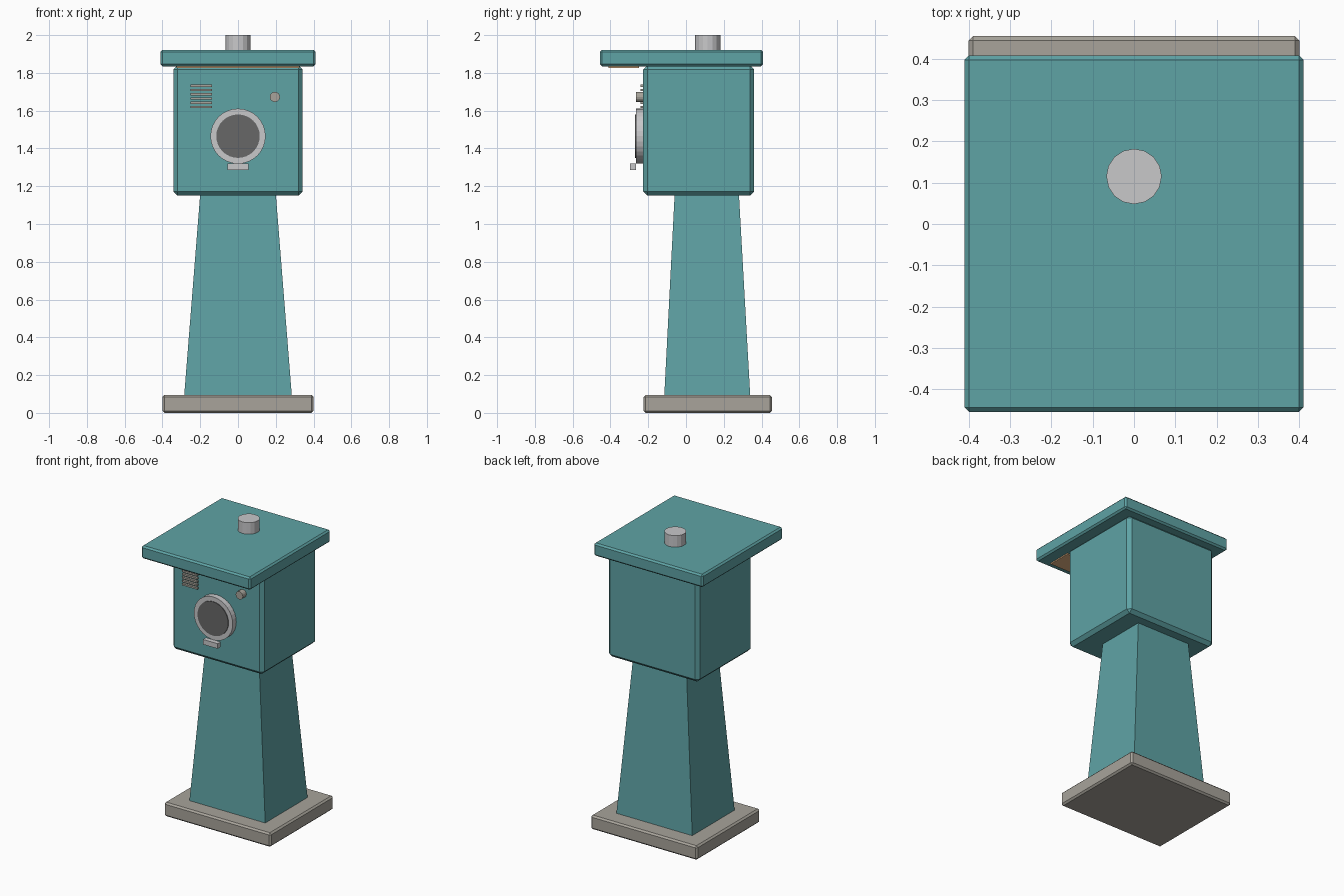
import bpy, bmesh, math
from mathutils import Matrix

if "Cube" in bpy.data.objects:
    bpy.data.objects.remove(bpy.data.objects["Cube"])


def mat(name, rgb):
    m = bpy.data.materials.new(name)
    m.diffuse_color = (*rgb, 1)
    m.use_nodes = True
    m.node_tree.nodes["Principled BSDF"].inputs["Base Color"].default_value = m.diffuse_color
    return m


teal = mat("teal_paint", (0.114, 0.366, 0.376))
stone = mat("warm_grey", (0.392, 0.371, 0.328))
steel = mat("pale_steel", (0.578, 0.578, 0.591))
dark = mat("dark_glass", (0.136, 0.136, 0.136))
lamp = mat("warm_lamp", (0.871, 0.515, 0.262))


def finish(name, bm, material):
    me = bpy.data.meshes.new(name)
    bm.to_mesh(me)
    bm.free()
    ob = bpy.data.objects.new(name, me)
    bpy.context.collection.objects.link(ob)
    me.materials.append(material)
    return ob


def box(name, x, y, z, material, bevel=0.0):
    """Box from (min, max) ranges with a one-step chamfer."""
    bm = bmesh.new()
    bmesh.ops.create_cube(bm, size=1)
    for v in bm.verts:
        v.co = [r[0] + (c + 0.5) * (r[1] - r[0]) for c, r in zip(v.co, (x, y, z))]
    if bevel:
        bmesh.ops.bevel(bm, geom=bm.edges[:], offset=bevel, segments=1,
                        affect='EDGES', profile=0.5)
    return finish(name, bm, material)


def cylinder(name, radius, depth, centre, material, sides, facing_front=True):
    bm = bmesh.new()
    rot = Matrix.Rotation(math.pi / 2, 4, 'X') if facing_front else Matrix()
    bmesh.ops.create_cone(bm, cap_ends=True, segments=sides, radius1=radius,
                          radius2=radius, depth=depth,
                          matrix=Matrix.Translation(centre) @ rot)
    return finish(name, bm, material)


# Foot and tapered column
box("base_plate", (-0.4, 0.4), (-0.225, 0.455), (0, 0.095), stone, 0.011)
column = box("column", (-0.285, 0.285), (-0.115, 0.34), (0.09, 1.16), teal)
for v in column.data.vertices:
    if v.co.z > 1:
        v.co.x *= 0.2 / 0.285
        v.co.y = 0.11 + (v.co.y - 0.1125) * 0.17 / 0.2275

# Head, roof and roof cap
box("head", (-0.342, 0.342), (-0.227, 0.36), (1.15, 1.84), teal, 0.022)
box("roof", (-0.41, 0.41), (-0.455, 0.408), (1.835, 1.922), teal, 0.011)
cylinder("roof_cap", 0.067, 0.085, (0, 0.115, 1.9575), steel, 16, False)

# Lamp strip under the roof overhang
box("lamp_strip", (-0.325, 0.325), (-0.41, -0.25), (1.827, 1.836), lamp)

# Round window with its rim and the small ledge below
cylinder("window_rim", 0.146, 0.045, (0, -0.2425, 1.465), steel, 32)
cylinder("window_glass", 0.115, 0.045, (0, -0.2475, 1.465), dark, 32)
box("window_ledge", (-0.055, 0.055), (-0.297, -0.264), (1.286, 1.32), steel)

# Knob and vent slats
cylinder("knob", 0.027, 0.045, (0.195, -0.2425, 1.673), stone, 16)
for i in range(6):
    z = 1.62 + i * 0.0225
    box(f"vent_slat_{i + 1}", (-0.252, -0.138), (-0.242, -0.222),
        (z - 0.006, z + 0.006), stone)
